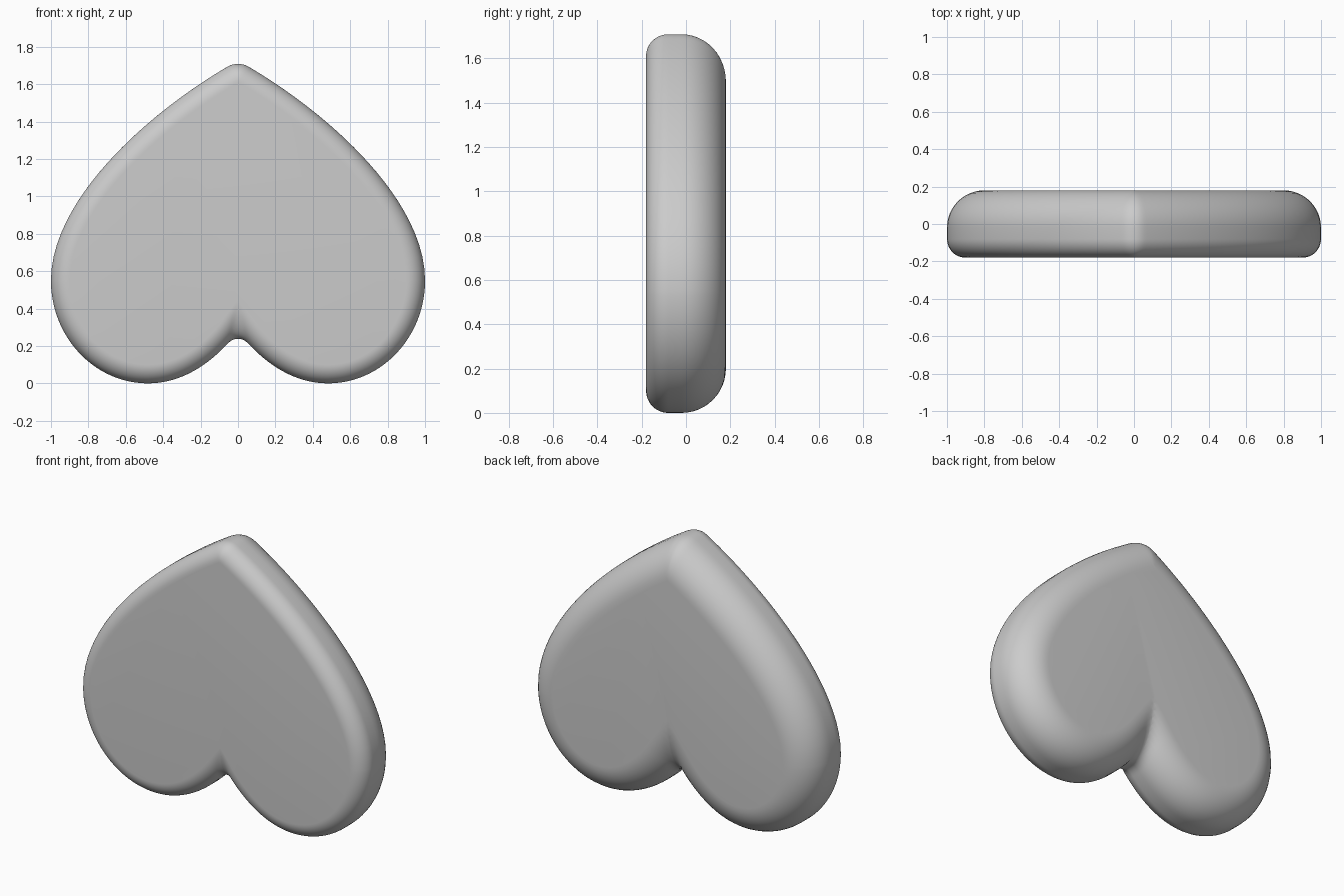
import bpy, bmesh, math
from mathutils import Vector
from mathutils.geometry import interpolate_bezier

old = bpy.data.objects.get("Cube")
if old:
    bpy.data.objects.remove(old, do_unlink=True)

HALF_DEPTH = 0.18
FRONT_R, BACK_R = 0.10, 0.20
STEPS, ARC = 40, 12


def bezier(a, b, c, d, ease):
    """Points and unit tangents along one cubic, spaced by an easing rule."""
    a, b, c, d = (Vector(p) for p in (a, b, c, d))
    out = []
    for i in range(STEPS):
        t = ease(i / STEPS)
        u = 1 - t
        p = a * u**3 + b * 3 * u * u * t + c * 3 * u * t * t + d * t**3
        v = (b - a) * u * u + (c - b) * 2 * u * t + (d - c) * t * t
        out.append((p, v.normalized()))
    return out


# Half outline from the tip, round the lobe, to the notch
notch, pull = Vector((0, 0.28)), Vector((0.1, 0.145))
path = bezier((0, 1.725), (0.46, 1.47), (1, 0.99), (1, 0.55), lambda s: s * s)
path += bezier((1, 0.55), (1, 0.25), (0.77, 0), (0.48, 0), lambda s: s)
path += bezier((0.48, 0), (0.27, 0), pull, notch, lambda s: 1 - (1 - s) ** 2)
# Straight run past the notch, so inset outlines meet in a crease
run = (notch - pull).normalized()
path += [(notch + run * 0.5 * i / STEPS, run) for i in range(STEPS + 1)]


def inset(d, radius):
    """Half outline moved inwards by d and trimmed at the centre line."""
    pts = [p + Vector((t.y, -t.x)) * d for p, t in path]
    inside = [i for i, p in enumerate(pts) if p.x >= 1e-6]
    lo, hi = inside[0], inside[-1]

    def cross(i, j):
        p, q = pts[i], pts[j]
        return p.lerp(q, p.x / (p.x - q.x))

    first = cross(lo, lo - 1) if lo else pts[0].copy()
    last = cross(hi, hi + 1)
    pts = [first.copy() if i < lo else last.copy() if i > hi else p
           for i, p in enumerate(pts)]
    # Tip and notch are rounded at the rim and sharp on the flat faces
    w = 0.06 * (1 - d / radius)
    for p in pts:
        if p.x < w:
            slope = 0.58 if p.y > 1 else 1.4
            p.y -= slope * (w - p.x) ** 2 / (2 * w)
    return pts


# Rounded edge profile: small radius in front, large radius behind
sections = []
for i in range(ARC + 1):
    a = math.pi / 2 * i / ARC
    sections.append((FRONT_R * (1 - math.sin(a)), FRONT_R,
                     -HALF_DEPTH + FRONT_R * (1 - math.cos(a))))
for i in range(ARC + 1):
    a = math.pi / 2 * i / ARC
    sections.append((BACK_R * (1 - math.cos(a)), BACK_R,
                     HALF_DEPTH - BACK_R * (1 - math.sin(a))))

bm = bmesh.new()
rings = []
for d, radius, y in sections:
    half = inset(d, radius)
    loop = half + [Vector((-p.x, p.y)) for p in reversed(half)]
    rings.append([bm.verts.new((p.x, y, p.y)) for p in loop])
for r0, r1 in zip(rings, rings[1:]):
    for k in range(len(r0)):
        n = (k + 1) % len(r0)
        bm.faces.new((r0[k], r0[n], r1[n], r1[k]))
bmesh.ops.remove_doubles(bm, verts=bm.verts, dist=0.0003)

# Flat front and back
bmesh.ops.holes_fill(bm, edges=[e for e in bm.edges if e.is_boundary], sides=0)
bmesh.ops.recalc_face_normals(bm, faces=bm.faces)

mesh = bpy.data.meshes.new("heart")
bm.to_mesh(mesh)
bm.free()
heart = bpy.data.objects.new("heart", mesh)
bpy.context.collection.objects.link(heart)

# Plain grey
grey = bpy.data.materials.new("plain grey")
grey.use_nodes = True
colour = (0.6, 0.6, 0.6, 1)
grey.diffuse_color = colour
grey.node_tree.nodes["Principled BSDF"].inputs["Base Color"].default_value = colour
mesh.materials.append(grey)

bpy.ops.object.select_all(action="DESELECT")
heart.select_set(True)
bpy.context.view_layer.objects.active = heart
bpy.ops.object.shade_smooth_by_angle(angle=math.radians(30))
